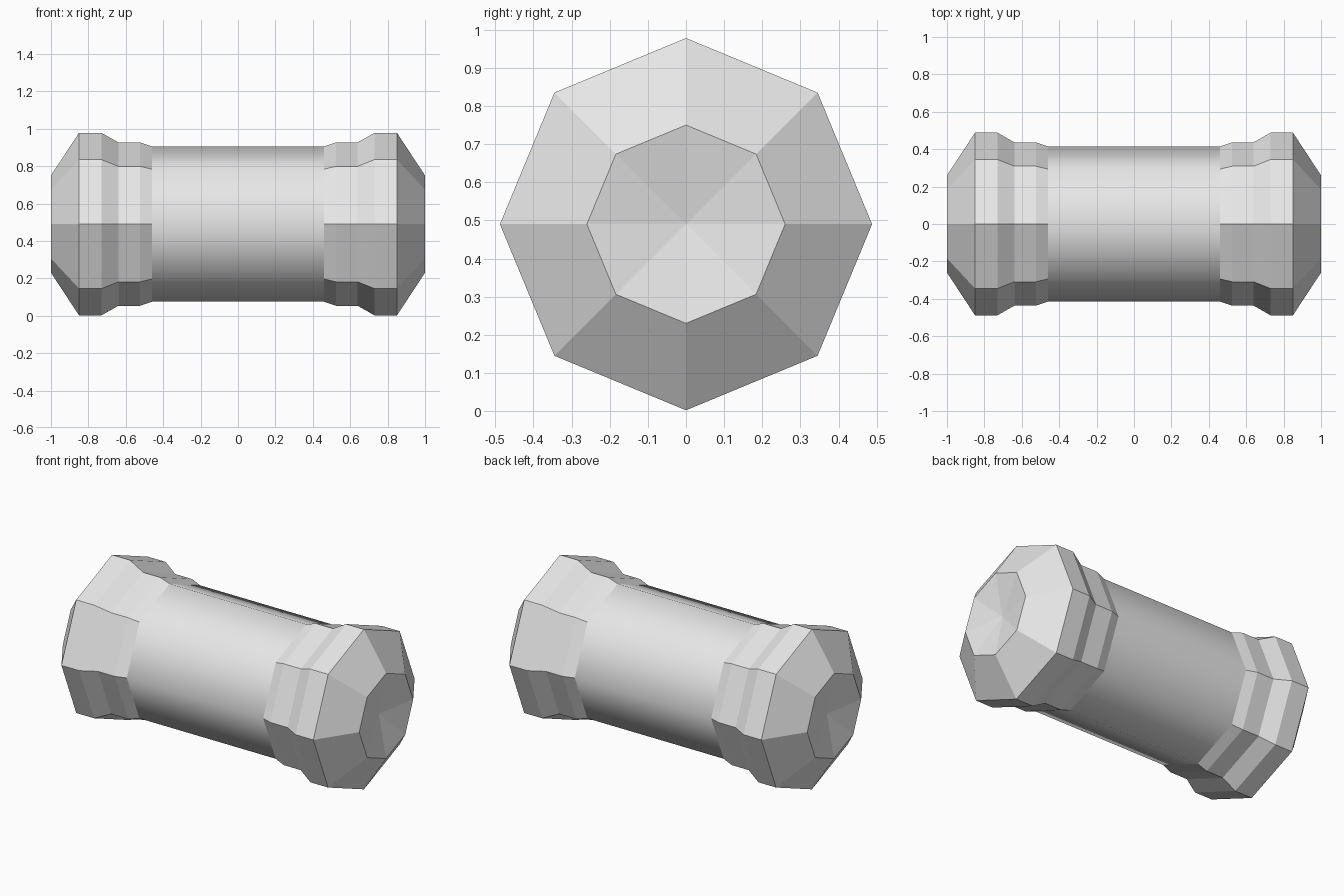
import bpy, bmesh, math

if "Cube" in bpy.data.objects:
    bpy.data.objects.remove(bpy.data.objects["Cube"])

SIDES = 8
CENTER_Z = 0.49

grey = bpy.data.materials.new("plain grey")
grey.diffuse_color = (0.8, 0.8, 0.8, 1)
grey.use_nodes = True
grey.node_tree.nodes["Principled BSDF"].inputs["Base Color"].default_value = grey.diffuse_color


def lathe(name, profile, smooth=False):
    """Revolve (x, radius) points about the x axis; radius 0 makes a single tip."""
    bm = bmesh.new()
    rings = []
    for x, r in profile:
        if r == 0:
            rings.append([bm.verts.new((x, 0, 0))] * SIDES)
        else:
            angles = [2 * math.pi * i / SIDES for i in range(SIDES)]
            rings.append([bm.verts.new((x, r * math.cos(a), r * math.sin(a)))
                          for a in angles])
    for a, b in zip(rings, rings[1:]):
        for i in range(SIDES):
            j = (i + 1) % SIDES
            corners = list(dict.fromkeys((a[i], a[j], b[j], b[i])))
            bm.faces.new(corners).smooth = smooth
    # point the normals away from the axis (profiles run along +x)
    bmesh.ops.recalc_face_normals(bm, faces=bm.faces)
    bm.normal_update()
    side = max(bm.faces, key=lambda f: f.calc_center_median().yz.length)
    c = side.calc_center_median()
    if side.normal.yz.dot(c.yz) < 0:
        bmesh.ops.reverse_faces(bm, faces=bm.faces)
    mesh = bpy.data.meshes.new(name)
    bm.to_mesh(mesh)
    bm.free()
    mesh.materials.append(grey)
    ob = bpy.data.objects.new(name, mesh)
    ob.location.z = CENTER_Z
    bpy.context.collection.objects.link(ob)
    return ob


# Smooth middle barrel, split by a ring at the centre
lathe("barrel", [(-0.46, 0.415), (0, 0.415), (0.46, 0.415)], smooth=True)

# Faceted end with stepped collar, bevelled rim and shallow dished cap
end = lathe("faceted_ends", [(0.46, 0.415), (0.525, 0.437), (0.64, 0.437),
                             (0.73, 0.488), (0.85, 0.488), (1.0, 0.26),
                             (0.95, 0)])
mirror = end.modifiers.new("mirror", 'MIRROR')
mirror.use_axis = (True, False, False)
